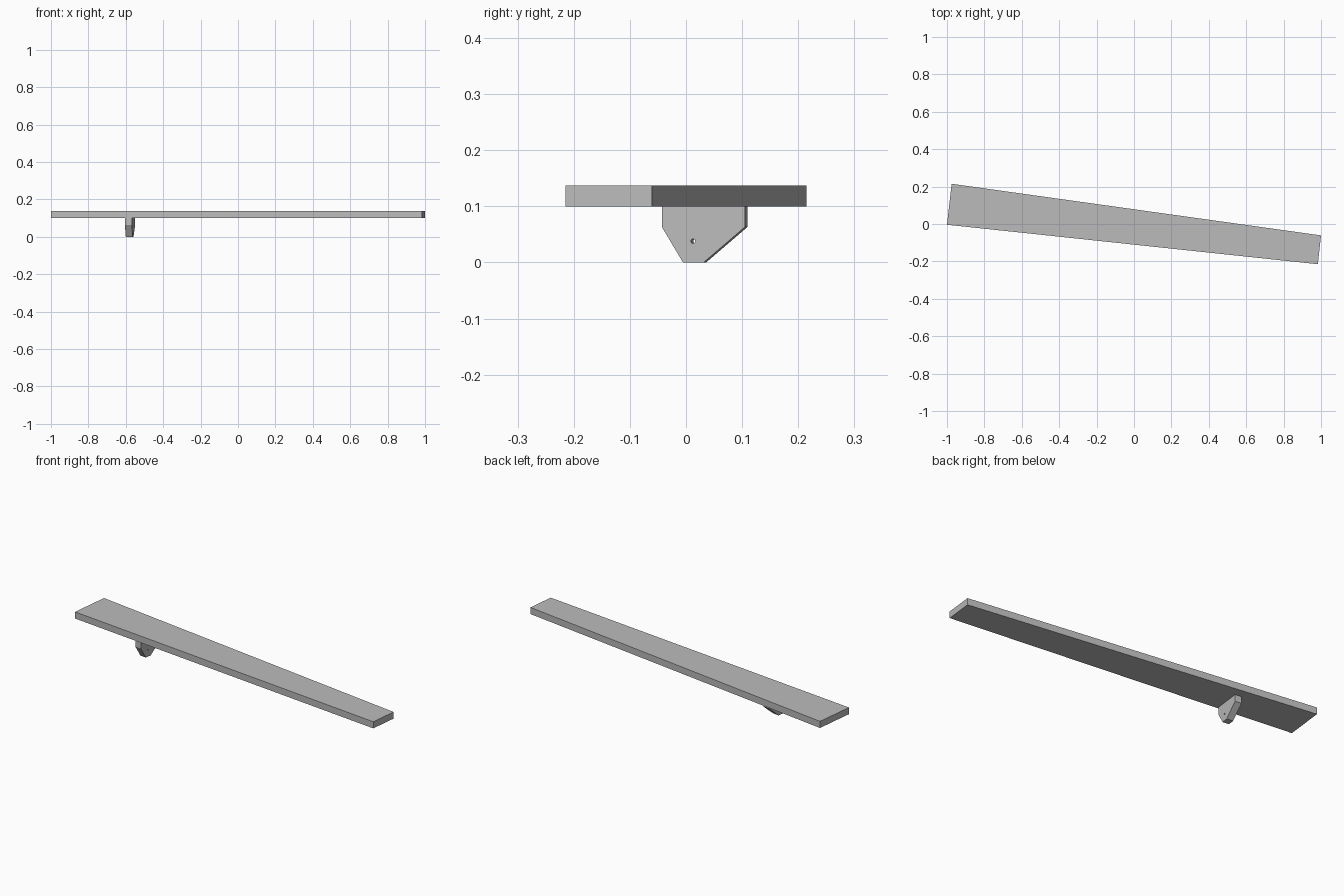
import bpy
import bmesh
from math import radians
from mathutils import Matrix, Vector

cube = bpy.data.objects.get("Cube")
if cube:
    bpy.data.objects.remove(cube, do_unlink=True)

grey = bpy.data.materials.new("plain_grey")
grey.use_nodes = True
colour = (0.5, 0.5, 0.5, 1)
grey.diffuse_color = colour
grey.node_tree.nodes["Principled BSDF"].inputs["Base Color"].default_value = colour


def prism(name, outline, offset):
    """Extrude a closed outline of 3D points along an offset."""
    bm = bmesh.new()
    face = bm.faces.new([bm.verts.new(p) for p in outline])
    extruded = bmesh.ops.extrude_face_region(bm, geom=[face])["geom"]
    moved = [v for v in extruded if isinstance(v, bmesh.types.BMVert)]
    bmesh.ops.translate(bm, verts=moved, vec=offset)
    bmesh.ops.recalc_face_normals(bm, faces=bm.faces)
    mesh = bpy.data.meshes.new(name)
    bm.to_mesh(mesh)
    bm.free()
    mesh.materials.append(grey)
    obj = bpy.data.objects.new(name, mesh)
    bpy.context.collection.objects.link(obj)
    return obj


thickness = 0.037
underside = 0.1

# Tapered plank, slightly turned
corners = [(-1, -0.004), (0.983, -0.215), (1, -0.061), (-0.975, 0.215)]
prism("plank", [(x, y, underside) for x, y in corners], Vector((0, 0, thickness)))

# Bracket plate standing across the plank, outlined as (across, height)
profile = [(0, underside), (0, 0.063), (0.038, 0), (0.075, 0),
           (0.149, 0.063), (0.149, underside)]
bracket = prism("bracket", [(0, a, z) for a, z in profile], Vector((-thickness, 0, 0)))
placing = Matrix.Translation((-0.568, -0.043, 0)) @ Matrix.Rotation(radians(-7), 4, "Z")
bracket.data.transform(placing)

# Pin hole through the bracket
bm = bmesh.new()
bmesh.ops.create_cone(bm, cap_ends=True, segments=16, radius1=0.004, radius2=0.004,
                      depth=thickness * 3,
                      matrix=placing @ Matrix.Translation((-thickness / 2, 0.056, 0.038))
                      @ Matrix.Rotation(radians(90), 4, "Y"))
cutter_mesh = bpy.data.meshes.new("pin_hole_cutter")
bm.to_mesh(cutter_mesh)
bm.free()
cutter_mesh.materials.append(grey)
cutter = bpy.data.objects.new("pin_hole_cutter", cutter_mesh)
cutter.hide_render = True
bpy.context.collection.objects.link(cutter)
hole = bracket.modifiers.new("pin_hole", "BOOLEAN")
hole.operation = "DIFFERENCE"
hole.object = cutter
hole.solver = "EXACT"
bpy.context.view_layer.objects.active = bracket
bpy.ops.object.modifier_apply(modifier=hole.name)
bpy.data.objects.remove(cutter, do_unlink=True)
